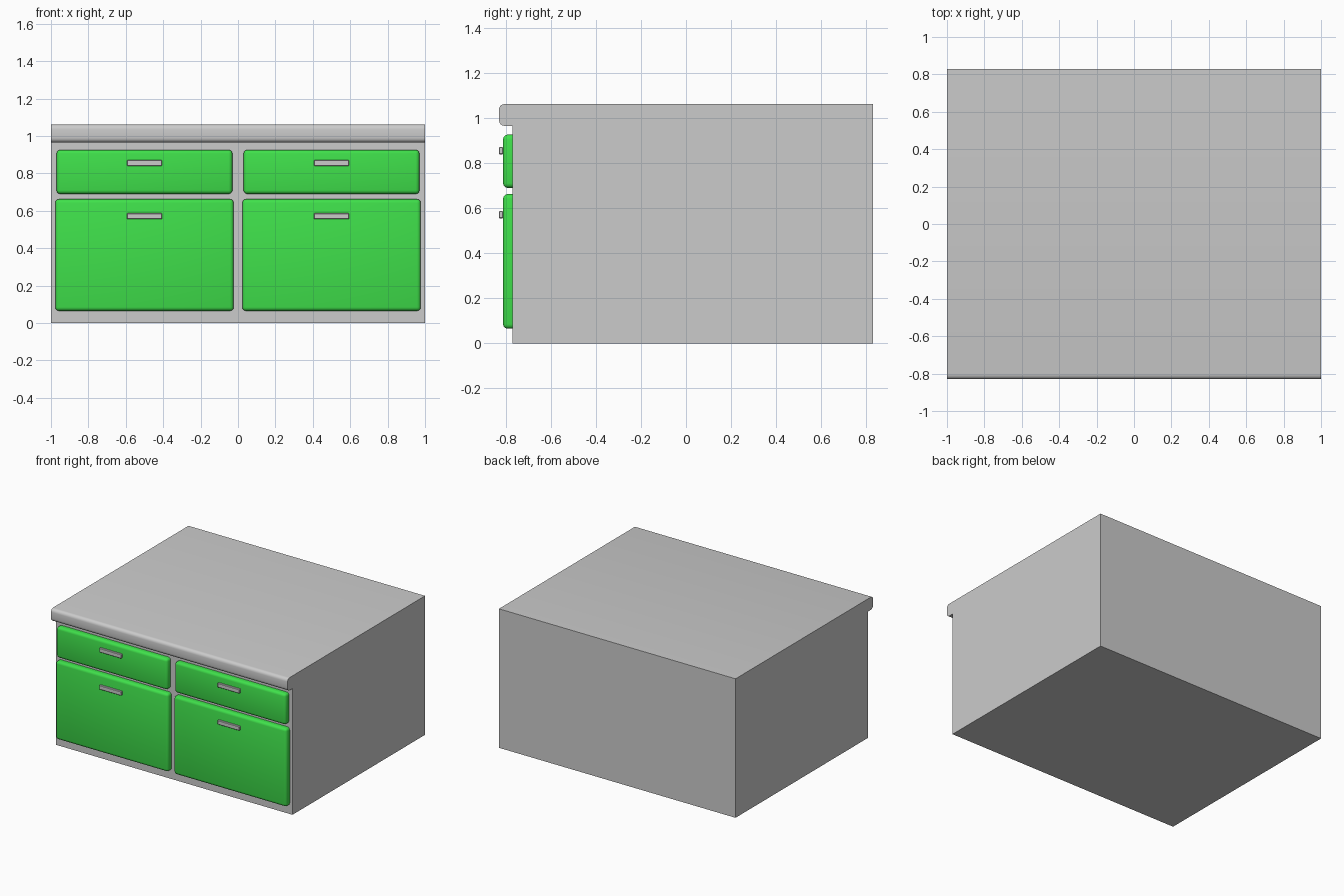
import bpy, bmesh
from math import radians

if "Cube" in bpy.data.objects:
    bpy.data.objects.remove(bpy.data.objects["Cube"])


def box(name, lo, hi, bevel=0.0, segments=3, keep=None, color=None):
    """Box between two corners; bevels every edge for which keep(edge) is true."""
    bm = bmesh.new()
    bmesh.ops.create_cube(bm, size=1)
    for v in bm.verts:
        v.co = [(a + b) / 2 + c * (b - a) for a, b, c in zip(lo, hi, v.co)]
    if bevel:
        edges = [e for e in bm.edges if keep is None or keep(e)]
        bmesh.ops.bevel(bm, geom=edges, offset=bevel, segments=segments,
                        profile=0.5, affect='EDGES', clamp_overlap=True)
    mesh = bpy.data.meshes.new(name)
    bm.to_mesh(mesh)
    bm.free()
    ob = bpy.data.objects.new(name, mesh)
    bpy.context.collection.objects.link(ob)
    if color:
        mesh.materials.append(color)
    if segments > 1 and bevel:
        bpy.ops.object.select_all(action='DESELECT')
        ob.select_set(True)
        bpy.context.view_layer.objects.active = ob
        bpy.ops.object.shade_smooth_by_angle(angle=radians(40))
    return ob


green = bpy.data.materials.new("green_paint")
green.diffuse_color = (0.05, 0.75, 0.07, 1)
green.use_nodes = True
green.node_tree.nodes["Principled BSDF"].inputs["Base Color"].default_value = green.diffuse_color

BODY_FRONT, PANEL_FRONT, BACK = -0.77, -0.812, 0.83


def not_back(e):
    return min(v.co.y for v in e.verts) < BODY_FRONT - 0.01


def front_long(e):
    return all(v.co.y < -0.8 for v in e.verts) and \
        abs(e.verts[0].co.x - e.verts[1].co.x) > 1


# Cabinet body and worktop with a rounded front edge
box("cabinet_body", (-1, BODY_FRONT, 0), (1, BACK, 0.965))
box("worktop", (-1, -BACK, 0.965), (1, BACK, 1.062), 0.025, 4, front_long)

# Drawer over a cupboard door on each side, each with a bar handle
for side, cx in (("left", -0.5), ("right", 0.5)):
    for part, half, z0, z1, hz in (("drawer", 0.47, 0.69, 0.926, 0.855),
                                   ("door", 0.477, 0.065, 0.662, 0.571)):
        box(f"{side}_{part}_front", (cx - half, PANEL_FRONT, z0),
            (cx + half, BODY_FRONT, z1), 0.02, 3, not_back, green)
        box(f"{side}_{part}_handle", (cx - 0.093, -0.83, hz - 0.016),
            (cx + 0.093, PANEL_FRONT, hz + 0.016), 0.003, 1, not_back)
